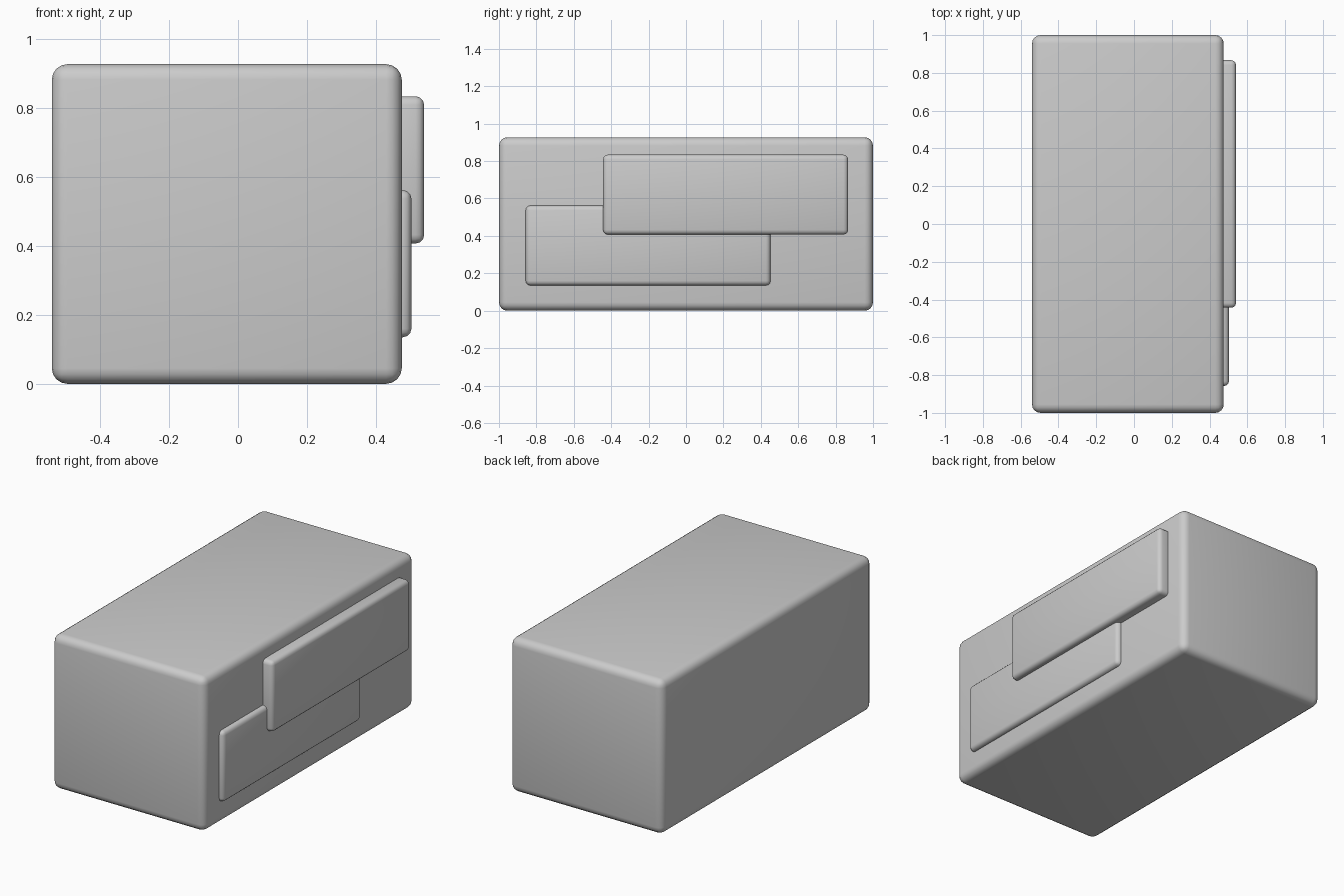
import bpy
import math

if "Cube" in bpy.data.objects:
    bpy.data.objects.remove(bpy.data.objects["Cube"])


def rounded_box(name, lo, hi, radius, segments):
    """Box between two corners with rounded edges and smooth shading."""
    size = [b - a for a, b in zip(lo, hi)]
    centre = [(a + b) / 2 for a, b in zip(lo, hi)]
    bpy.ops.mesh.primitive_cube_add(size=1, location=centre)
    obj = bpy.context.object
    obj.name = name
    obj.scale = size
    bpy.ops.object.transform_apply(location=False, rotation=False, scale=True)
    bevel = obj.modifiers.new("rounded_edges", 'BEVEL')
    bevel.width = radius
    bevel.segments = segments
    bpy.ops.object.modifier_apply(modifier=bevel.name)
    bpy.ops.object.shade_smooth_by_angle(angle=math.radians(40))
    return obj


# Main block
rounded_box("body", (-0.54, -1.0, 0.0), (0.475, 1.0, 0.927), 0.045, 4)

# Two overlapping raised panels on the right side
rounded_box("lower_panel", (0.43, -0.857, 0.135), (0.503, 0.452, 0.562), 0.025, 3)
rounded_box("upper_panel", (0.43, -0.443, 0.407), (0.54, 0.867, 0.834), 0.025, 3)
